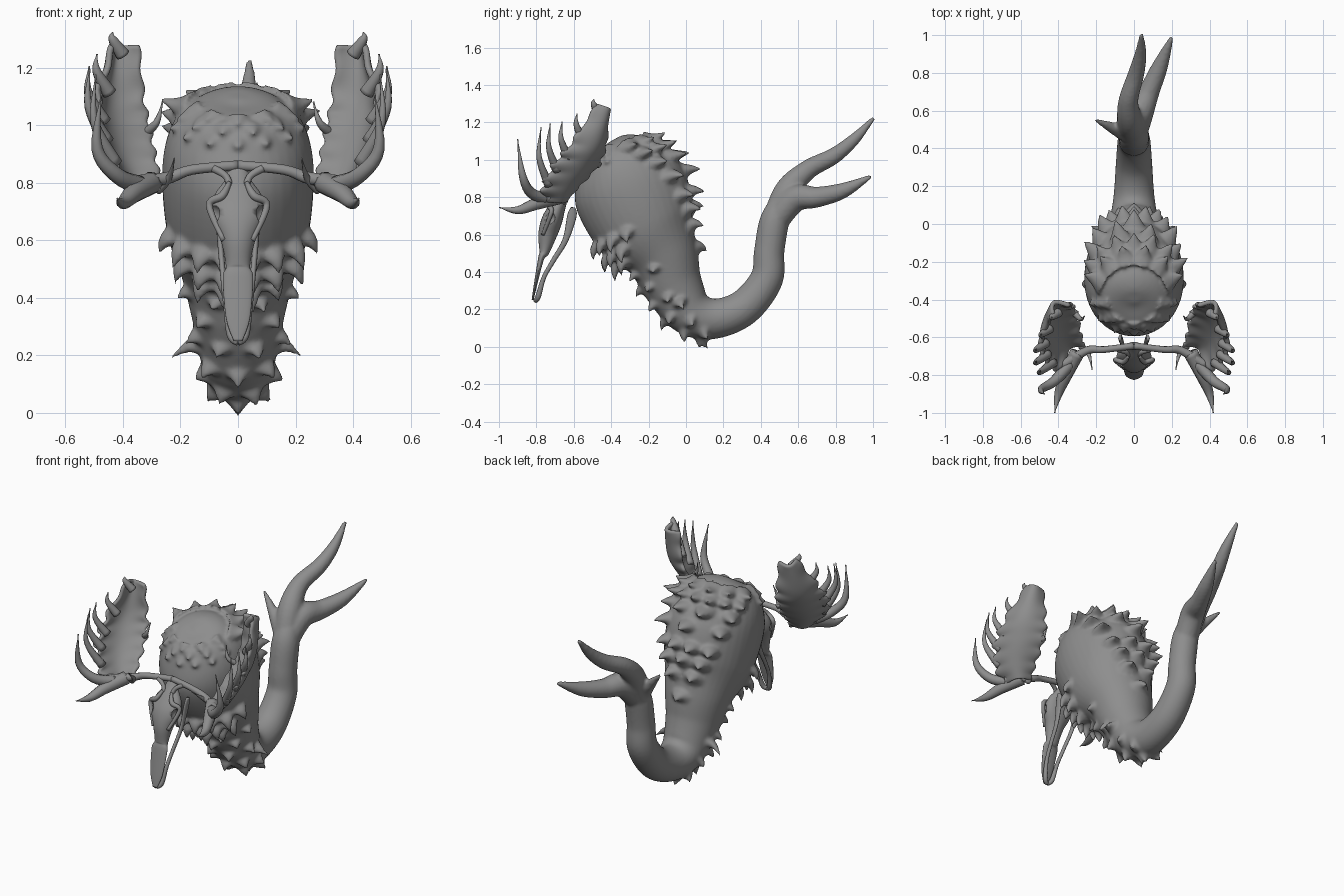
import bpy, bmesh, math, random
from mathutils import Vector as V

if "Cube" in bpy.data.objects:
    bpy.data.objects.remove(bpy.data.objects["Cube"])
random.seed(4)
GREY = bpy.data.materials.new("dark_grey")
GREY.diffuse_color = (.27, .27, .27, 1)
GREY.use_nodes = True
GREY.node_tree.nodes["Principled BSDF"].inputs["Base Color"].default_value = GREY.diffuse_color


def cr(pts, t):
    """Catmull-Rom point on a list of tuples at float index t."""
    n = len(pts)
    i = max(0, min(int(t), n - 2))
    f = t - i
    p = [pts[max(0, min(n - 1, i + k))] for k in (-1, 0, 1, 2)]
    return [0.5 * (2 * b + (c - a) * f + (2 * a - 5 * b + 4 * c - d) * f * f
            + (3 * b - a - 3 * c + d) * f ** 3) for a, b, c, d in zip(*p)]


def add_tube(bm, pts, steps=6, segs=12, side=V((1, 0, 0))):
    """Loft ellipses along points (x, y, z, rx, ry)."""
    n = (len(pts) - 1) * steps
    P = [cr(pts, k / steps) for k in range(n + 1)]
    rings = []
    for k, p in enumerate(P):
        T = (V(P[min(n, k + 1)][:3]) - V(P[max(0, k - 1)][:3])).normalized()
        side = side - T * side.dot(T)
        if side.length < 0.05:
            side = T.orthogonal()
        side = side.normalized()
        N = side.cross(T)
        ring = []
        for j in range(segs):
            a = 2 * math.pi * j / segs
            ring.append(bm.verts.new(V(p[:3]) + side * max(p[3], .003) * math.cos(a)
                                     + N * max(p[4], .003) * math.sin(a)))
        rings.append(ring)
    for A, B in zip(rings, rings[1:]):
        for j in range(segs):
            bm.faces.new((A[j], A[(j + 1) % segs], B[(j + 1) % segs], B[j]))
    bm.faces.new(rings[0][::-1])
    bm.faces.new(rings[-1])


def finish(bm, name, mirror=False):
    bmesh.ops.recalc_face_normals(bm, faces=bm.faces)
    me = bpy.data.meshes.new(name)
    bm.to_mesh(me)
    bm.free()
    me.materials.append(GREY)
    for f in me.polygons:
        f.use_smooth = True
    o = bpy.data.objects.new(name, me)
    bpy.context.collection.objects.link(o)
    if mirror:
        m = o.modifiers.new("mirror", 'MIRROR')
        m.use_mirror_merge = False
    return o


def add_tubes(bm, paths, steps=6, segs=12):
    """Tapered tubes from paths of (x, y, z, r) or (x, y, z, rx, ry)."""
    for p in paths:
        add_tube(bm, [q if len(q) == 5 else (*q, q[3]) for q in p], steps, segs)


def tubes(name, paths, mirror=False, steps=6, segs=12):
    bm = bmesh.new()
    add_tubes(bm, paths, steps, segs)
    return finish(bm, name, mirror)


# body: fat upper trunk tapering through a hook-shaped bend (y, z, radius)
SPINE = [(-.4, 1.1, .02), (-.39, 1.08, .14), (-.36, 1, .232), (-.305, .86, .305), (-.22, .65, .28),
         (-.13, .49, .2), (-.07, .33, .16), (.02, .19, .13), (.15, .15, .108), (.31, .21, .097),
         (.43, .36, .088), (.445, .51, .081), (.475, .68, .078), (.53, .8, .05)]
BODY = [(0, y, z, min(r, .5 * r + .11), r) for y, z, r in SPINE]
body = bmesh.new()
add_tube(body, BODY, 7, 40)

# forked tail: two long prongs and a short spur
add_tubes(body, [
    [(0, .465, .64, .07), (-.02, .54, .83, .07), (-.03, .65, .945, .053), (.01, .79, 1.02, .044),
     (.035, .9, 1.11, .032), (.04, 1.005, 1.225, .011)],
    [(0, .47, .66, .068), (.03, .58, .79, .072), (.08, .7, .8, .056), (.14, .84, .835, .042),
     (.2, .99, .912, .011)],
    [(0, .46, .66, .05), (-.07, .49, .76, .04), (-.205, .55, .9, .009)]], segs=16)


# plates and thorns on the body
def add_row(bm, s, middle, spread, count, length, width, lean):
    """Row of pointed plates around spine station s; lean tips them down the spine."""
    p, q = cr(BODY, s), cr(BODY, s + .05)
    c, X = V(p[:3]), V((1, 0, 0))
    T = (V(q[:3]) - c).normalized()
    N = X.cross(T)
    for i in range(count):
        f = 2 * i / (count - 1) - 1 if count > 1 else 0
        a = math.radians(middle + spread * f)
        L = length * random.uniform(.85, 1.15)
        d = X * p[3] * math.cos(a) + N * p[4] * math.sin(a)
        n = d.normalized()
        mid = c + d + n * L * .3 + T * lean * L * .15
        tip = c + d + (n + T * lean).normalized() * L
        add_tube(bm, [(*(c + d * .88), width * 1.3, width), (*mid, width * .65, width * .45),
                      (*tip, .004, .004)], 4, 10, n.cross(T))


for i in range(8):    # overlapping back plates, fewer and flatter going down
    add_row(body, 1.65 + .5 * i, 90, max(66 - 8 * i, 0), (6, 7, 4, 3, 4, 3, 2, 1)[i],
            .1 - .005 * i, .062, .15 * i - .15)
for i in range(3):    # low knobs over the brow
    add_row(body, 1.2 + .35 * i, -90, 75, 5 + i, .03, .032, 0)
for i in range(3):    # hanging hem on the chest
    add_row(body, 3.95 + .3 * i, -90, 68 - 18 * i, 8 - 2 * i, .085, .05, 1.3)
for i in range(6):    # belly thorns
    add_row(body, 5.3 + .48 * i, -90, 70 - 25 * (i % 2), 4 - i % 2, .05, .043, .6)
add_row(body, 6.55, -90, 86, 2, .1, .042, .6)
add_row(body, 7.6, -90, 0, 1, .055, .038, .2)
body = finish(body, "body_and_tail")
# blend everything into one sculpted skin
m = body.modifiers.new("blend", 'REMESH')
m.mode = 'VOXEL'
m.voxel_size = .0095
m.use_smooth_shade = True
m = body.modifiers.new("soften", 'SMOOTH')
m.factor = .5
m.iterations = 6

# skull with eye sockets (y, z, half width, half depth)
SKULL = [(-.635, .865, .03, .012), (-.655, .81, .045, .028), (-.685, .75, .085, .042),
         (-.715, .68, .092, .055), (-.74, .6, .06, .05), (-.757, .51, .042, .028),
         (-.775, .47, .053, .016), (-.805, .33, .042, .009), (-.82, .25, .015, .005)]
skull = tubes("skull", [[(0, *q) for q in SKULL]], segs=24)
bm = bmesh.new()
for x in (-.095, .095):
    r = bmesh.ops.create_uvsphere(bm, u_segments=16, v_segments=10, radius=.036)
    bmesh.ops.translate(bm, verts=r['verts'], vec=(x, -.735, .69))
cut = finish(bm, "socket_cutter")
cut.hide_render = True
cut.hide_viewport = True
b = skull.modifiers.new("sockets", 'BOOLEAN')
b.operation = 'DIFFERENCE'
b.object = cut

# brow ridges and horn stalks
tubes("skull_ridges", [
    [(.03, -.7, .8, .008), (.055, -.73, .755, .014), (.1, -.72, .72, .012), (.05, -.765, .6, .01)],
    [(.025, -.7, .77, .012), (.04, -.68, .82, .012), (.085, -.665, .85, .014)]], True)

# lower jaw, two thin bones meeting at the chin
tubes("lower_jaw", [[(.075, -.605, .745, .009, .012), (.07, -.61, .7, .01, .025),
                     (.06, -.645, .57, .01, .016), (.05, -.71, .46, .01, .013),
                     (.04, -.76, .37, .011, .012), (.025, -.79, .27, .014, .015),
                     (0, -.805, .245, .012, .012)]], True)

# antlers: edge curves of the dished palm
INNER = [(.26, -.65, .79), (.28, -.57, .87), (.3, -.47, .98), (.325, -.43, 1.1), (.34, -.435, 1.28)]
OUTER = [(.35, -.76, .78), (.43, -.77, .86), (.485, -.71, .98), (.49, -.61, 1.1), (.425, -.48, 1.3)]

# beams, forward tines, and a row of tines growing from the outer edge
tines = [
    [(0, -.645, .86, .018), (.16, -.665, .845, .018), (.25, -.67, .815, .022), (.38, -.75, .8, .025)],
    [(.3, -.68, .8, .04), (.36, -.8, .765, .034), (.4, -.9, .73, .022), (.42, -1, .745, 0)],
    [(.34, -.74, .79, .033), (.42, -.83, .825, .028), (.49, -.875, .92, .02), (.475, -.9, 1.11, 0)]]
for i in range(5):
    base, L = V(cr(OUTER, 1.4 + .62 * i)), .27 - .058 * i
    root = base - V((.03, -.02, .04))
    tines.append([(*root, .026), (*(base + V((.16 * L, -.12 * L, .4 * L))), .015),
                  (*(base + V((.14 * L, -.08 * L, L))), 0)])
for t in (.1, 2.1):    # small inner tines
    base = V(cr(INNER, t))
    tines.append([(*(base + V((.02, 0, -.02))), .018), (*(base + V((-.02, -.04, .02))), .012),
                  (*(base + V((-.04, -.13 + .05 * t, .09))), 0)])
tubes("antler_beams_and_tines", tines, True, 5, 10)

# antler palms: dished blades with notched edges
bm = bmesh.new()
R, C = 32, 10
grid = []
for i in range(R + 1):
    a, b2 = V(cr(INNER, 4 * i / R)), V(cr(OUTER, 4 * i / R))
    ragged = .09 * math.sin(i * 1.3)
    row = []
    for j in range(C + 1):
        v = j / C
        u = v + ragged * (v ** 6 - .6 * (1 - v) ** 6)
        row.append(bm.verts.new(a.lerp(b2, u) + V((.04, .045, -.01)) * math.sin(math.pi * v)))
    grid.append(row)
for i in range(R):
    for j in range(C):
        bm.faces.new((grid[i][j], grid[i][j + 1], grid[i + 1][j + 1], grid[i + 1][j]))
palm = finish(bm, "antler_palms", True)
m = palm.modifiers.new("thickness", 'SOLIDIFY')
m.thickness = .024
m.offset = 0
m = palm.modifiers.new("smooth", 'SUBSURF')
m.levels = m.render_levels = 1
